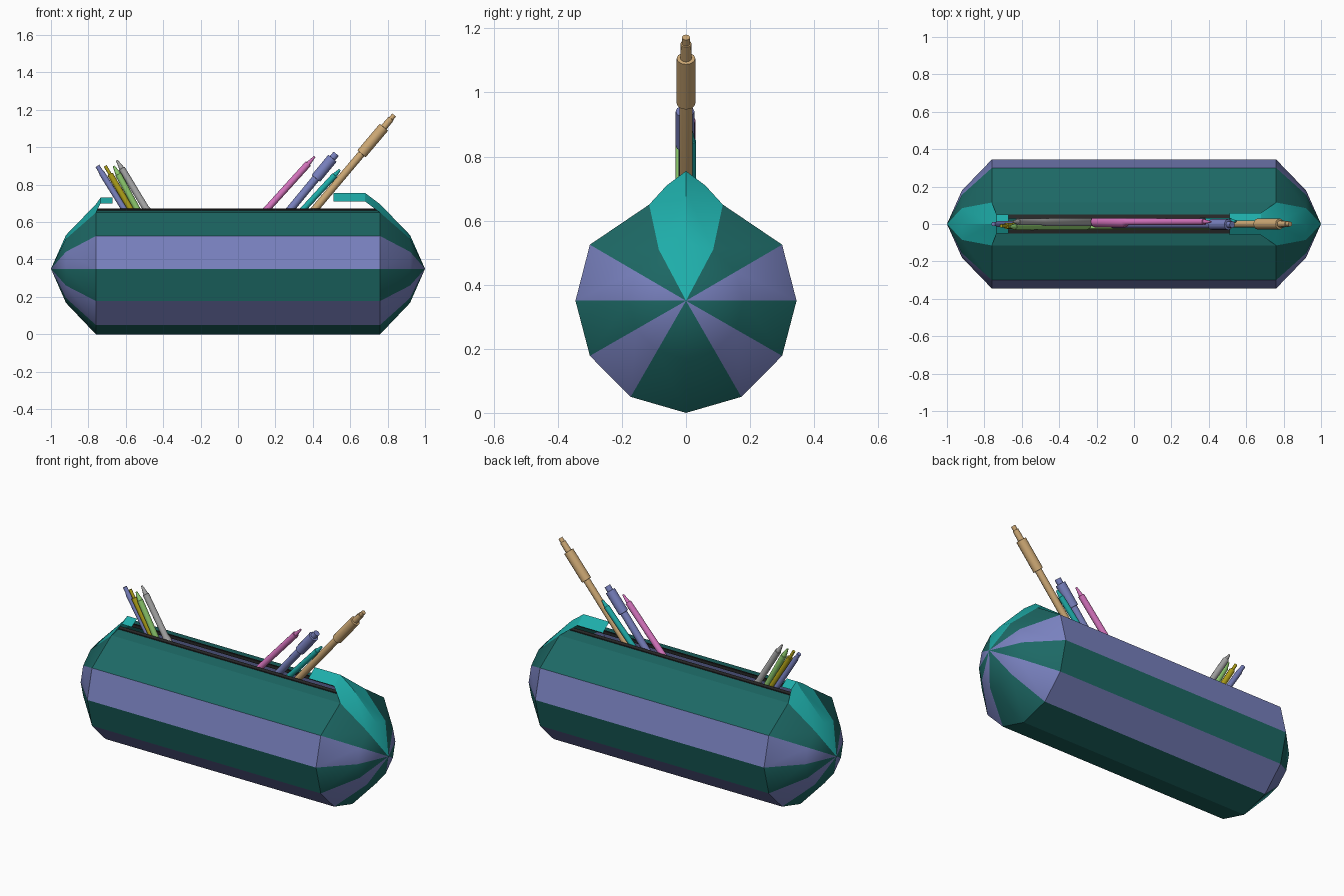
import bpy, bmesh, math
from mathutils import Vector

if "Cube" in bpy.data.objects:
    bpy.data.objects.remove(bpy.data.objects["Cube"])


def material(name, rgb):
    m = bpy.data.materials.new(name)
    m.diffuse_color = (*rgb, 1)
    m.use_nodes = True
    m.node_tree.nodes["Principled BSDF"].inputs["Base Color"].default_value = m.diffuse_color
    return m


DARK = material("dark_teal", (0.012, 0.14, 0.13))
PURPLE = material("purple", (0.19, 0.22, 0.52))
TEAL = material("bright_teal", (0.013, 0.42, 0.40))
BLACK = material("black", (0.02, 0.02, 0.02))
TAN = material("tan", (0.62, 0.40, 0.18))
PINK = material("pink", (0.65, 0.17, 0.50))
YELLOW = material("yellow", (0.45, 0.37, 0.01))
GREEN = material("green", (0.28, 0.62, 0.16))
GREY = material("grey", (0.4, 0.4, 0.4))


def finish(name, bm, mats, angle=25):
    bmesh.ops.remove_doubles(bm, verts=bm.verts, dist=1e-5)
    bmesh.ops.recalc_face_normals(bm, faces=bm.faces)
    me = bpy.data.meshes.new(name)
    bm.to_mesh(me)
    bm.free()
    for m in mats:
        me.materials.append(m)
    ob = bpy.data.objects.new(name, me)
    bpy.context.collection.objects.link(ob)
    bpy.ops.object.select_all(action='DESELECT')
    ob.select_set(True)
    bpy.context.view_layer.objects.active = ob
    bpy.ops.object.shade_smooth_by_angle(angle=math.radians(angle))
    return ob


def face(bm, pts, mat=0):
    f = bm.faces.new([bm.verts.new(p) for p in pts])
    f.material_index = mat


def strips(bm, rows, mats=None):
    """Quads between neighbouring rows of points, triangles at a shared tip."""
    for a, b in zip(rows, rows[1:]):
        for i in range(len(a) - 1):
            pts = []
            for p in (a[i], a[i + 1], b[i + 1], b[i]):
                if p not in pts:
                    pts.append(p)
            face(bm, pts, mats[i] if mats else 0)


# Striped body: half cross-section, mirrored to both sides
half = [(0, 0), (.1725, .05), (.30, .178), (.345, .35), (.30, .525), (.115, .65), (.048, .663)]
stripe = [0, 1, 0, 1, 0, 0]
bm = bmesh.new()
for s in (-1, 1):
    strips(bm, [[(x, s * y, z) for y, z in half] for x in (-.76, .76)], stripe)
finish("case_body", bm, [DARK, PURPLE], 5)

# Pointed ends with matching stripes
mid = [(y * .52, .35 + (z - .35) * .52) for y, z in half[:5]] + [(.085, .51)]
for e, name in ((-1, "left_end"), (1, "right_end")):
    bm = bmesh.new()
    for s in (-1, 1):
        rows = [[(e * .76, s * y, z) for y, z in half[:6]],
                [(e * .92, s * y, z) for y, z in mid],
                [(e, 0, .35)] * 6]
        strips(bm, rows, stripe)
    finish(name, bm, [DARK, PURPLE])

# Bright end caps that rise into tabs over the zip
for e, name, fold, tip, w, zs, zt in ((1, "right_cap", .68, .51, .06, .71, .755),
                                      (-1, "left_cap", .735, .67, .052, .70, .73)):
    bm = bmesh.new()
    for s in (-1, 1):
        rows = [[(e, 0, .35)] * 2]
        for x, y, z0, z1 in ((.92, .085, .51, .53), (.76, .115, .65, .695),
                             (fold, w, zs, zt), (tip, w, zs, zt)):
            rows.append([(e * x, s * y, z0), (e * x, 0, z1)])
        strips(bm, rows)
    finish(name, bm, [TEAL])

# Black zip tapes either side of the opening
for s, name in ((-1, "front_zip"), (1, "back_zip")):
    ring = [(.03, .655), (.05, .655), (.05, .668), (.03, .673), (.03, .655)]
    bm = bmesh.new()
    strips(bm, [[(x, s * y, z) for y, z in ring] for x in (-.76, .76)])
    for x in (-.76, .76):
        face(bm, [(x, s * y, z) for y, z in ring[:4]])
    finish(name, bm, [BLACK])


def pen(name, top, through, y, mat, profile, n=12):
    """Turned shape; profile is (distance down from the top, radius)."""
    a = Vector((top[0], y, top[1]))
    d = (Vector((through[0], y, through[1])) - a).normalized()
    u = Vector((0, 1, 0))
    v = d.cross(u)
    rows = []
    for t, r in profile:
        rows.append([tuple(a + d * t + (u * math.cos(k * math.tau / n) + v * math.sin(k * math.tau / n)) * r)
                     for k in range(n)])
    bm = bmesh.new()
    strips(bm, [r + r[:1] for r in rows])
    face(bm, rows[0])
    face(bm, rows[-1])
    finish(name, bm, [mat], 40)


# Pens and pencils leaning right
pen("tan_brush", (.835, 1.172), (.42, .68), 0, TAN,
    [(0, .013), (.025, .013), (.026, .017), (.085, .018), (.086, .029), (.27, .029),
     (.271, .02), (1.3, .02), (1.36, .008)])
pen("purple_marker", (.525, .965), (.29, .68), -.003, PURPLE,
    [(0, .018), (.03, .018), (.031, .029), (.17, .029), (.171, .021), (1.0, .021), (1.05, .006)])
pen("pink_pen", (.41, .95), (.165, .68), .012, PINK,
    [(0, .005), (.05, .012), (.051, .018), (.66, .018), (.68, .03), (.92, .03)])
pen("teal_pen", (.545, .88), (.36, .68), .015, TEAL,
    [(0, .006), (.04, .013), (.041, .016), (.95, .016), (1.0, .006)])

# Pens and pencils leaning left
pen("thin_purple_pen", (-.752, .90), (-.615, .68), 0, PURPLE,
    [(0, .012), (.03, .012), (.05, .016), (.85, .016), (.9, .005)])
pen("yellow_pen", (-.71, .90), (-.58, .68), -.01, YELLOW,
    [(0, .009), (.05, .009), (.051, .016), (.85, .016), (.9, .005)])
pen("green_pen", (-.665, .90), (-.545, .68), -.015, GREEN,
    [(0, .005), (.05, .015), (.051, .017), (.85, .017), (.9, .006)])
pen("grey_pen", (-.648, .93), (-.497, .68), .012, GREY,
    [(0, .005), (.05, .014), (.051, .018), (.3, .018), (.32, .023), (.85, .023), (.9, .006)])

# Loose pencil lying in the bottom of the case
pen("loose_green_pencil", (.52, .06), (-.4, .06), -.012, GREEN,
    [(0, .022), (.85, .022), (.92, .004)], 6)
